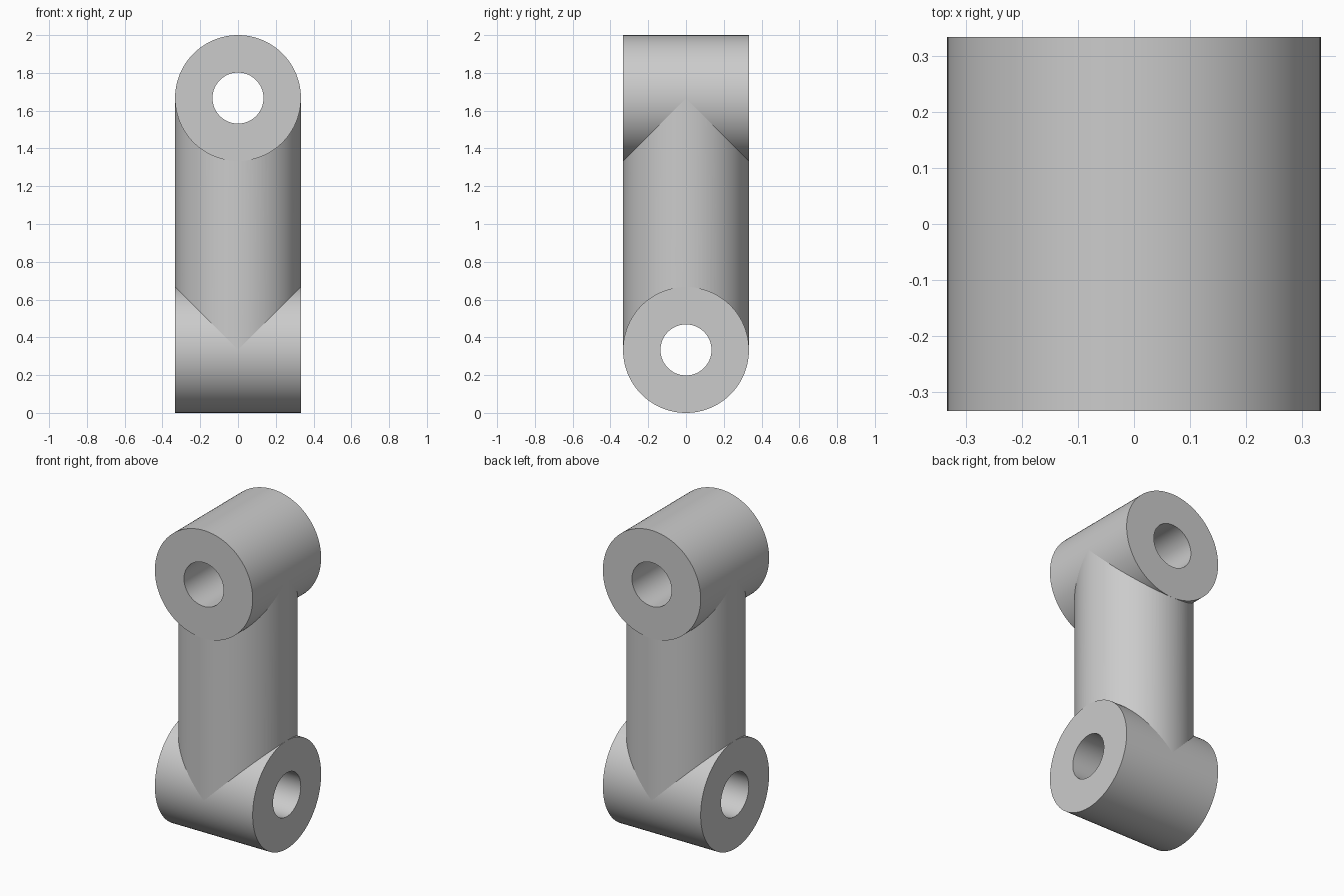
import bpy
import bmesh
from math import pi, radians
from mathutils import Matrix

RADIUS = 1 / 3
BORE = 0.135
LOW, HIGH = RADIUS, 2 - RADIUS
SEGMENTS = 96

cube = bpy.data.objects.get("Cube")
if cube:
    bpy.data.objects.remove(cube, do_unlink=True)

grey = bpy.data.materials.new("light_grey")
grey.use_nodes = True
grey.diffuse_color = (0.6, 0.6, 0.6, 1)
grey.node_tree.nodes["Principled BSDF"].inputs["Base Color"].default_value = grey.diffuse_color


def make_object(name, bm, placement):
    bmesh.ops.recalc_face_normals(bm, faces=bm.faces)
    bm.transform(placement)
    mesh = bpy.data.meshes.new(name)
    bm.to_mesh(mesh)
    bm.free()
    mesh.materials.append(grey)
    obj = bpy.data.objects.new(name, mesh)
    bpy.context.collection.objects.link(obj)
    return obj


def smooth(obj):
    bpy.ops.object.select_all(action='DESELECT')
    obj.select_set(True)
    bpy.context.view_layer.objects.active = obj
    bpy.ops.object.shade_smooth_by_angle(angle=radians(30))


def cylinder(name, radius, length, placement):
    bm = bmesh.new()
    bmesh.ops.create_cone(bm, cap_ends=True, segments=SEGMENTS,
                          radius1=radius, radius2=radius, depth=length)
    return make_object(name, bm, placement)


def barrel(name, placement):
    # Rectangular wall section revolved into a bored tube
    bm = bmesh.new()
    section = [(BORE, -RADIUS), (RADIUS, -RADIUS), (RADIUS, RADIUS), (BORE, RADIUS)]
    verts = [bm.verts.new((r, 0, z)) for r, z in section]
    edges = [bm.edges.new((verts[i - 1], verts[i])) for i in range(len(verts))]
    bmesh.ops.spin(bm, geom=verts + edges, cent=(0, 0, 0), axis=(0, 0, 1),
                   angle=2 * pi, steps=SEGMENTS, use_merge=True)
    bmesh.ops.remove_doubles(bm, verts=bm.verts, dist=1e-5)
    smooth(make_object(name, bm, placement))


# Crossed barrels: upper runs front to back, lower runs side to side
upper = Matrix.Translation((0, 0, HIGH)) @ Matrix.Rotation(pi / 2, 4, 'X')
lower = Matrix.Translation((0, 0, LOW)) @ Matrix.Rotation(pi / 2, 4, 'Y')
barrel("upper_barrel", upper)
barrel("lower_barrel", lower)

# Upright shaft, relieved at both ends so the bores stay clear
shaft = cylinder("shaft", RADIUS, HIGH - LOW, Matrix.Translation((0, 0, 1)))
for name, placement in (("upper_bore_cutter", upper), ("lower_bore_cutter", lower)):
    cutter = cylinder(name, BORE + 0.03, 1, placement)
    cutter.hide_render = True
    cutter.hide_set(True)
    cut = shaft.modifiers.new(name, 'BOOLEAN')
    cut.operation = 'DIFFERENCE'
    cut.solver = 'EXACT'
    cut.object = cutter
    bpy.context.view_layer.objects.active = shaft
    bpy.ops.object.modifier_apply(modifier=cut.name)
    bpy.data.objects.remove(cutter, do_unlink=True)
smooth(shaft)
